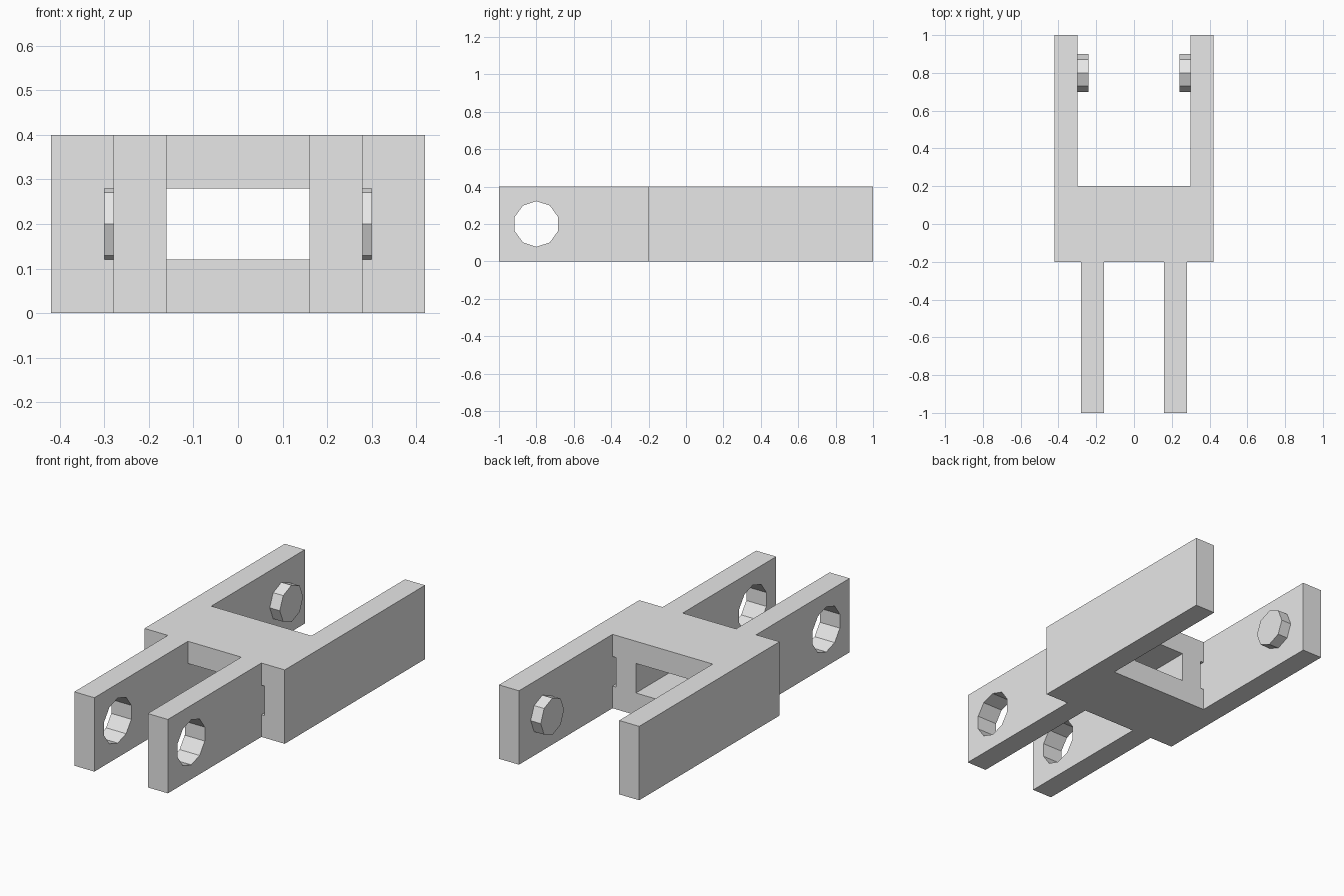
import bpy
import bmesh
from math import sin, cos, pi

old = bpy.data.objects.get("Cube")
if old:
    bpy.data.objects.remove(old, do_unlink=True)

grey = bpy.data.materials.new("plain grey")
grey.use_nodes = True
colour = (0.8, 0.8, 0.8, 1)
grey.diffuse_color = colour
grey.node_tree.nodes["Principled BSDF"].inputs["Base Color"].default_value = colour


def prism(name, ring, offset):
    """Extrude a closed ring of 3D points along one offset."""
    bm = bmesh.new()
    face = bm.faces.new([bm.verts.new(p) for p in ring])
    out = bmesh.ops.extrude_face_region(bm, geom=[face])
    for v in out["geom"]:
        if isinstance(v, bmesh.types.BMVert):
            v.co = [a + b for a, b in zip(v.co, offset)]
    bmesh.ops.recalc_face_normals(bm, faces=bm.faces)
    mesh = bpy.data.meshes.new(name)
    bm.to_mesh(mesh)
    bm.free()
    mesh.materials.append(grey)
    obj = bpy.data.objects.new(name, mesh)
    bpy.context.collection.objects.link(obj)
    return obj


def rod(name, x0, x1, y, radius, sides):
    """Round bar along x at mid height, first corner pointing up."""
    turns = [2 * pi * i / sides for i in range(sides)]
    ring = [(x0, y + radius * sin(t), MID + radius * cos(t)) for t in turns]
    return prism(name, ring, (x1 - x0, 0, 0))


def slot(name, x0, x1):
    """Cutter that runs front to back through the middle block."""
    ring = [(x0, -0.3, 0.12), (x1, -0.3, 0.12), (x1, -0.3, 0.28), (x0, -0.3, 0.28)]
    return prism(name, ring, (0, 0.6, 0))


HEIGHT = 0.4
MID = HEIGHT / 2
OUTER, ARM_IN = 0.42, 0.3
PRONG_OUT, PRONG_IN = 0.28, 0.16

# Body: block with two wide rear arms and two narrow front prongs
half = [(PRONG_IN, -0.2), (PRONG_IN, -1), (PRONG_OUT, -1), (PRONG_OUT, -0.2),
        (OUTER, -0.2), (OUTER, 1), (ARM_IN, 1), (ARM_IN, 0.2)]
plan = half + [(-x, y) for x, y in reversed(half)]
body = prism("link_body", [(x, y, 0) for x, y in plan], (0, 0, HEIGHT))

# Central window, narrow side slots and pin holes
cutters = [
    slot("window_cutter", -PRONG_IN, PRONG_IN),
    slot("left_slot_cutter", PRONG_OUT, ARM_IN),
    slot("right_slot_cutter", -ARM_IN, -PRONG_OUT),
    rod("pin_hole_cutter", -0.35, 0.35, -0.8, 0.122, 10),
]
bpy.context.view_layer.objects.active = body
for cutter in cutters:
    cutter.hide_render = True
    mod = body.modifiers.new(cutter.name, "BOOLEAN")
    mod.operation = "DIFFERENCE"
    mod.solver = "EXACT"
    mod.object = cutter
    bpy.ops.object.modifier_apply(modifier=mod.name)
    bpy.data.objects.remove(cutter, do_unlink=True)

# Octagonal pins on the inner faces of the rear arms
for side, sign in (("left", 1), ("right", -1)):
    rod(side + "_pin", sign * 0.24, sign * 0.31, 0.8, 0.1, 8)
